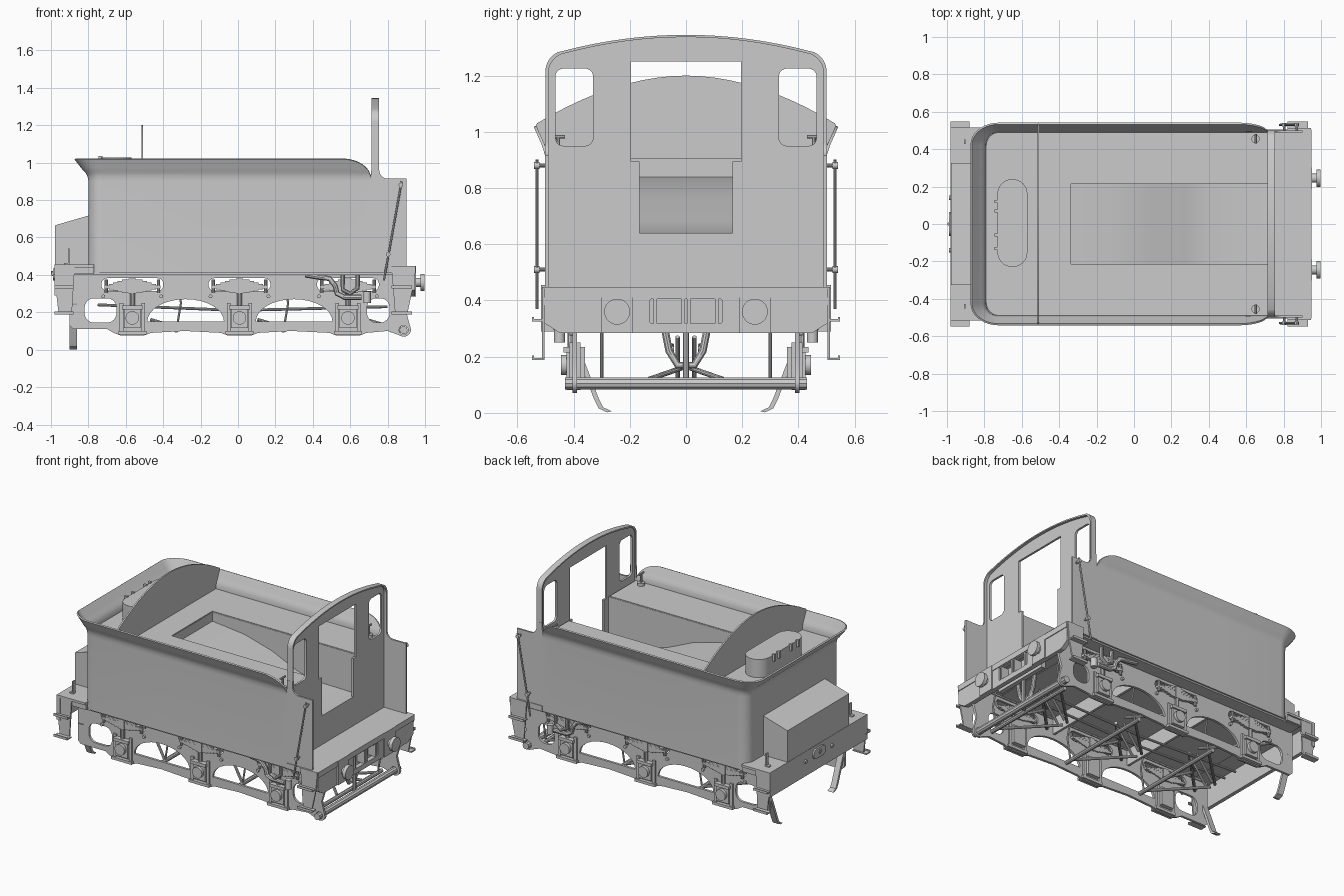
import bpy, bmesh, math
from math import sin, cos, pi, radians
from mathutils import Vector

def link(name, data):
    o = bpy.data.objects.new(name, data)
    bpy.context.collection.objects.link(o)
    return o

def box(name, x0, x1, y0, y1, z0, z1):
    bm = bmesh.new()
    bmesh.ops.create_cube(bm, size=1)
    for v in bm.verts:
        v.co = ((x0+x1)/2+v.co.x*(x1-x0), (y0+y1)/2+v.co.y*(y1-y0), (z0+z1)/2+v.co.z*(z1-z0))
    me = bpy.data.meshes.new(name)
    bm.to_mesh(me)
    return link(name, me)

def plate(name, loops, plane, pos, th):
    """Flat plate: first loop is the outline, the others are holes."""
    cu = bpy.data.curves.new(name, 'CURVE')
    cu.dimensions, cu.fill_mode, cu.extrude = '2D', 'BOTH', th/2
    for pts in loops:
        s = cu.splines.new('POLY')
        s.points.add(len(pts)-1)
        for p, q in zip(s.points, pts):
            p.co = (q[0], q[1], 0, 1)
        s.use_cyclic_u = True
    o = link(name, cu)
    if plane == 'XZ':
        o.rotation_euler, o.location = (pi/2, 0, 0), (0, pos, 0)
    elif plane == 'YZ':
        o.rotation_euler, o.location = (pi/2, 0, pi/2), (pos, 0, 0)
    else:
        o.location.z = pos
    return o

def rod(name, pts, r):
    cu = bpy.data.curves.new(name, 'CURVE')
    cu.dimensions, cu.bevel_depth, cu.bevel_resolution, cu.use_fill_caps = '3D', r, 3, True
    s = cu.splines.new('POLY')
    s.points.add(len(pts)-1)
    for p, q in zip(s.points, pts):
        p.co = (*q, 1)
    return link(name, cu)

def disc(name, a, b, r):
    bm = bmesh.new()
    a, b = Vector(a), Vector(b)
    bmesh.ops.create_cone(bm, cap_ends=True, segments=28, radius1=r, radius2=r, depth=(b-a).length)
    me = bpy.data.meshes.new(name)
    bm.to_mesh(me)
    o = link(name, me)
    o.location = (a+b)/2
    o.rotation_euler = (b-a).to_track_quat('Z', 'Y').to_euler()
    return o

def arc(cx, cy, rx, ry, a0, a1, n=8):
    return [(cx+rx*cos(radians(a0+(a1-a0)*i/n)), cy+ry*sin(radians(a0+(a1-a0)*i/n))) for i in range(n+1)]

def rrect(x0, x1, y0, y1, r):
    return (arc(x1-r, y1-r, r, r, 0, 90) + arc(x0+r, y1-r, r, r, 90, 180)
            + arc(x0+r, y0+r, r, r, 180, 270) + arc(x1-r, y0+r, r, r, 270, 360))

# Tank shell: U-shaped plan, flared at the top, flare fading at the front
path = [(0.715-i*0.016, 0.495, 0, 1) for i in range(11)] + [(-0.2, 0.495, 0, 1)]
path += [(-0.725+0.07*cos(radians(a)), 0.425+0.07*sin(radians(a)), cos(radians(a)), sin(radians(a))) for a in range(90, 181, 10)]
path += [(x, -y, nx, -ny) for x, y, nx, ny in reversed(path)]
bm = bmesh.new()
cols = []
for x, y, nx, ny in path:
    h = 0.12
    if x > 0.56:
        h = 0.003+0.117*math.sqrt(max(0, 1-((x-0.56)/0.156)**2))
    col = [bm.verts.new((x, y, 0.41))]
    for i in range(9):
        t = h*i/8/0.12
        f = t*t/0.8 if t < 0.4 else (t-0.2)/0.8    # curved root, then straight
        col.append(bm.verts.new((x+nx*0.075*f, y+ny*0.042*f, 0.9+0.12*t)))
    cols.append(col)
for c, d in zip(cols, cols[1:]):
    for i in range(9):
        bm.faces.new((c[i], d[i], d[i+1], c[i+1]))
bmesh.ops.recalc_face_normals(bm, faces=bm.faces)
me = bpy.data.meshes.new('tank_shell')
bm.to_mesh(me)
shell = link('tank_shell', me)
m = shell.modifiers.new('thickness', 'SOLIDIFY')
m.thickness, m.offset = 0.01, 0

# Tank deck (notched for the coal space), bottom and coal space
rear = arc(-0.72, 0.42, 0.07, 0.07, 90, 180) + arc(-0.72, -0.42, 0.07, 0.07, 180, 270)
notch = [(0.715, -0.215), (-0.34, -0.215), (-0.34, 0.215), (0.715, 0.215)]
plate('tank_deck', [[(0.715, -0.49)] + notch + [(0.715, 0.49)] + rear], 'XY', 0.9, 0.012)
plate('tank_bottom', [[(0.715, -0.49), (0.715, 0.49)] + rear], 'XY', 0.414, 0.012)
slope = [(-0.34, 0.84), (-0.1, 0.815), (0.1, 0.76), (0.28, 0.68), (0.4, 0.645), (0.73, 0.64)]
plate('coal_floor', [slope+[(x, z-0.012) for x, z in reversed(slope)]], 'XZ', 0, 0.43)
plate('coal_back', [[(-0.215, 0.83), (0.215, 0.83), (0.215, 0.9), (-0.215, 0.9)]], 'YZ', -0.342, 0.008)
for s in (1, -1):
    plate('coal_side', [slope+[(0.73, 0.9), (-0.34, 0.9)]], 'XZ', s*0.217, 0.008)

# Arched bulkhead, water filler and deck valves
plate('coal_bulkhead', [[(-0.49, 0.9), (-0.495, 0.93), (-0.535, 1.02)]
      + [(0.53*i/10, 1.2-0.17*abs(i/10)**1.9) for i in range(-10, 11)]
      + [(0.535, 1.02), (0.495, 0.93), (0.49, 0.9)]], 'YZ', -0.512, 0.01)
plate('water_filler', [rrect(-0.73, -0.57, -0.23, 0.24, 0.079)], 'XY', 0.965, 0.125)
for y in (-0.13, -0.06, 0.07, 0.12):
    box('filler_hinge', -0.745, -0.725, y-0.008, y+0.008, 0.99, 1.035)
for s in (1, -1):
    rod('valve_stem', [(0.65, s*0.455, 0.9), (0.65, s*0.455, 0.985)], 0.007)
    disc('valve_flange', (0.65, s*0.455, 0.905), (0.65, s*0.455, 0.925), 0.022)
    rod('valve_handle', [(0.65, s*0.43, 0.982), (0.65, s*0.48, 0.982)], 0.007)

# Cab plate with windows and coal door, flange and side wings
roof = arc(0.425, 1.215, 0.075, 0.075, 0, 65) + [(0.44*i/8, 1.345-0.058*(i/8)**2) for i in range(7, -8, -1)] + arc(-0.425, 1.215, 0.075, 0.075, 115, 180)
outline = [(-0.5, 0.44), (0.5, 0.44)] + roof
door = [(-0.165, 0.64), (0.165, 0.64), (0.165, 0.895), (0.195, 0.895), (0.195, 1.25), (-0.195, 1.25), (-0.195, 0.895), (-0.165, 0.895)]
plate('cab_plate', [outline, door, rrect(0.33, 0.465, 0.95, 1.225, 0.03), rrect(-0.465, -0.33, 0.95, 1.225, 0.03)], 'YZ', 0.73, 0.014)
inner = [(y*0.98, z-0.008) for y, z in roof]
plate('cab_flange', [[(0.5, 0.9)]+roof+[(-0.5, 0.9), (-0.49, 0.9)]+inner[::-1]+[(0.49, 0.9)]], 'YZ', 0.735, 0.04)
for s in (1, -1):
    plate('cab_wing', [[(0.71, 0.41), (0.9, 0.41), (0.9, 0.915), (0.8, 0.915)]
          + arc(0.8, 0.96, 0.045, 0.045, 270, 180) + [(0.755, 1.0), (0.715, 1.0), (0.71, 0.92)]], 'XZ', s*0.495, 0.012)
    # Slanted handrail with brackets
    rod('handrail', [(0.78, s*0.53, 0.37), (0.875, s*0.53, 0.9)], 0.006)
    for x, z in ((0.803, 0.51), (0.871, 0.88)):
        rod('handrail_bracket', [(x, s*0.495, z), (x, s*0.54, z)], 0.007)
        disc('handrail_knob', (x, s*0.522, z), (x, s*0.54, z), 0.012)

# Front footplate, buffer beam, buffers and drawbar pocket
box('front_footplate', 0.71, 0.95, -0.505, 0.505, 0.41, 0.447)
beam = [(-0.45, 0.285), (0.45, 0.285), (0.505, 0.32), (0.505, 0.447), (-0.505, 0.447), (-0.505, 0.32)]
plate('front_beam', [beam, rrect(-0.13, 0.13, 0.318, 0.405, 0.01)], 'YZ', 0.93, 0.03)
box('drawbar_pocket', 0.86, 0.89, -0.2, 0.2, 0.29, 0.41)
for y in (-0.11, -0.01, 0.01, 0.11):
    box('drawbar_rib', 0.88, 0.945, y-0.006, y+0.006, 0.318, 0.405)
for s in (1, -1):
    box('buffer_pad', 0.94, 0.953, s*0.245-0.057, s*0.245+0.057, 0.285, 0.447)
    disc('buffer_stem', (0.94, s*0.245, 0.36), (0.98, s*0.245, 0.36), 0.024)
    disc('buffer_head', (0.975, s*0.245, 0.36), (0.998, s*0.245, 0.36), 0.046)

# Rear platform, beam, tool box, hook plate and lamp irons
box('rear_platform', -0.98, -0.77, -0.515, 0.515, 0.44, 0.455)
box('rear_beam', -0.98, -0.955, -0.515, 0.515, 0.29, 0.455)
plate('rear_box', [[(-0.978, 0.45), (-0.79, 0.45), (-0.79, 0.72), (-0.978, 0.665)]], 'XZ', 0, 0.65)
plate('hook_plate', [rrect(-0.065, 0.065, 0.37, 0.435, 0.032)], 'YZ', -0.983, 0.014)
rod('coupling_hook', [(-0.98, 0, 0.4), (-0.993, 0, 0.4), (-0.993, 0, 0.42)], 0.007)
for y in (-0.14, 0.14):
    disc('beam_bolt', (-0.98, y, 0.39), (-0.99, y, 0.39), 0.012)
for s in (1, -1):
    box('lamp_iron', -0.91, -0.902, s*0.44-0.012, s*0.44+0.012, 0.455, 0.54)
    box('lamp_iron_foot', -0.93, -0.902, s*0.44-0.012, s*0.44+0.012, 0.455, 0.463)

# Main frames with lightening holes, slots over each axle
AX = (-0.565, 0.008, 0.588)
frame = [(-0.9, 0.41), (-0.9, 0.13), (-0.88, 0.11), (-0.7, 0.11)]
for x in AX:
    frame += [(x-0.1, 0.09), (x-0.06, 0.075), (x+0.06, 0.075), (x+0.1, 0.09), (x+0.28, 0.1)]
frame = frame[:-1] + [(0.8, 0.1)] + arc(0.885, 0.105, 0.04, 0.035, 230, 380) + [(0.9, 0.2), (0.93, 0.3), (0.93, 0.41)]
holes = [rrect(x-0.165, x+0.165, 0.315, 0.382, 0.03) for x in AX]
holes += [arc(c, 0.15, 0.205, 0.12, 0, 180, 16) for c in (-0.28, 0.3)]
holes += [rrect(-0.82, -0.65, 0.145, 0.275, 0.05), rrect(0.69, 0.81, 0.145, 0.275, 0.05), arc(0.885, 0.105, 0.024, 0.024, 0, 345, 20)]
for s in (1, -1):
    def bx(name, x0, x1, y0, y1, z0, z1):
        return box(name, x0, x1, min(s*y0, s*y1), max(s*y0, s*y1), z0, z1)
    plate('main_frame', [frame, *holes], 'XZ', s*0.395, 0.016)
    bx('frame_top_angle', -0.88, 0.9, 0.38, 0.49, 0.4, 0.412)
    bx('platform_valance', -0.96, -0.77, 0.49, 0.505, 0.405, 0.45)
    for x in AX:
        # Axlebox, horn guides, keep and leaf spring
        bx('axlebox', x-0.045, x+0.045, 0.36, 0.425, 0.115, 0.235)
        disc('axlebox_cover', (x, s*0.42, 0.17), (x, s*0.445, 0.17), 0.036)
        bx('axlebox_lid', x-0.055, x+0.055, 0.39, 0.435, 0.215, 0.235)
        bx('horn_keep', x-0.075, x+0.075, 0.375, 0.425, 0.082, 0.1)
        rod('spring_pin', [(x, s*0.41, 0.22), (x, s*0.41, 0.36)], 0.013)
        for e in (-1, 1):
            bx('horn_guide', x+e*0.058-0.01, x+e*0.058+0.01, 0.375, 0.415, 0.09, 0.25)
            rod('spring_hanger', [(x+e*0.14, s*0.41, 0.305), (x+e*0.14, s*0.41, 0.375)], 0.009)
            disc('frame_bolt', (x+e*0.155, s*0.4, 0.285), (x+e*0.155, s*0.415, 0.285), 0.01)
        for i in range(5):
            bx('spring_leaf', x-0.15+i*0.024, x+0.15-i*0.024, 0.38, 0.42, 0.335+i*0.008, 0.3425+i*0.008)
            bx('spring_leaf_lower', x-0.15+i*0.024, x+0.15-i*0.024, 0.38, 0.42, 0.3275-i*0.006, 0.335-i*0.006)
        bx('spring_buckle', x-0.02, x+0.02, 0.375, 0.425, 0.3, 0.38)
        # Brake hangers, shoes and rigging
        rod('brake_hanger', [(x+0.23, s*0.3, 0.41), (x+0.26, s*0.3, 0.25), (x+0.235, s*0.3, 0.1)], 0.006)
        rod('brake_pull', [(x+0.235, s*0.3, 0.108), (x-0.05, s*0.02, 0.115)], 0.009)
        rod('brake_stay', [(x+0.235, s*0.13, 0.12), (x+0.1, s*0.015, 0.16)], 0.009)
        rod('brake_lever', [(x-0.02, s*0.03, 0.115), (x+0.1, s*0.03, 0.27)], 0.008)
        rod('frame_diagonal', [(x-0.22, s*0.37, 0.31), (x+0.1, s*0.04, 0.3)], 0.01)
    rod('long_pull_rod', [(-0.75, s*0.05, 0.24), (0.0, s*0.05, 0.21), (0.8, s*0.05, 0.23)], 0.008)
    # Corner steps
    for name, prof, x0, x1 in (('rear', [(-0.98, 0.455), (-0.872, 0.455), (-0.888, 0.2), (-0.96, 0.2), (-0.975, 0.33)], -0.982, -0.88),
                               ('front', [(0.82, 0.447), (0.945, 0.447), (0.935, 0.33), (0.905, 0.19), (0.84, 0.19)], 0.82, 0.93)):
        plate(name+'_step_plate', [prof], 'XZ', s*0.508, 0.01)
        for z in (0.192, 0.33):
            bx(name+'_step_tread', x0, x1, 0.503, 0.545, z-0.004, z+0.004)
            bx(name+'_step_lip', x0, x1, 0.54, 0.547, z-0.004, z+0.012)
    # Guard irons
    iron = [(0.39, 0.25), (0.36, 0.18), (0.31, 0.05), (0.295, 0.02), (0.265, 0.006)]
    guard = plate('guard_iron', [[(s*y, z) for y, z in iron] + [(s*(y+0.016), z-0.004) for y, z in reversed(iron)]], 'YZ', -0.88, 0.04)
    # Feed pipes
    rod('feed_pipe', [(0.36, s*0.45, 0.4), (0.42, s*0.45, 0.39), (0.49, s*0.45, 0.38), (0.52, s*0.45, 0.34), (0.53, s*0.45, 0.3), (0.57, s*0.45, 0.28), (0.66, s*0.45, 0.28)], 0.015)
    rod('drain_pipe', [(0.56, s*0.46, 0.4), (0.56, s*0.46, 0.32), (0.6, s*0.46, 0.3), (0.64, s*0.46, 0.33), (0.64, s*0.46, 0.41)], 0.012)
    disc('pipe_valve', (0.69, s*0.45, 0.25), (0.69, s*0.45, 0.31), 0.02)

# Cross members, brake beams, brake centre gear
rod('front_cross_tube', [(0.885, -0.43, 0.105), (0.885, 0.43, 0.105)], 0.022)
for x in AX:
    rod('brake_beam', [(x+0.235, -0.34, 0.105), (x+0.235, 0.34, 0.105)], 0.014)
for x in (-0.28, 0.3):
    box('frame_stretcher', x-0.008, x+0.008, -0.39, 0.39, 0.3, 0.41)
rod('hose_loop', [(0.84, -0.08, 0.32), (0.84, -0.06, 0.22), (0.84, -0.03, 0.17), (0.84, 0.03, 0.17), (0.84, 0.06, 0.22), (0.84, 0.08, 0.32)], 0.014)
rod('centre_lever', [(0.86, 0, 0.3), (0.86, 0, 0.09)], 0.012)

# Turn everything into meshes, smooth the curved surfaces
bpy.ops.object.select_all(action='SELECT')
bpy.context.view_layer.objects.active = shell
bpy.ops.object.convert(target='MESH')
bpy.ops.object.shade_smooth_by_angle(angle=radians(32))
